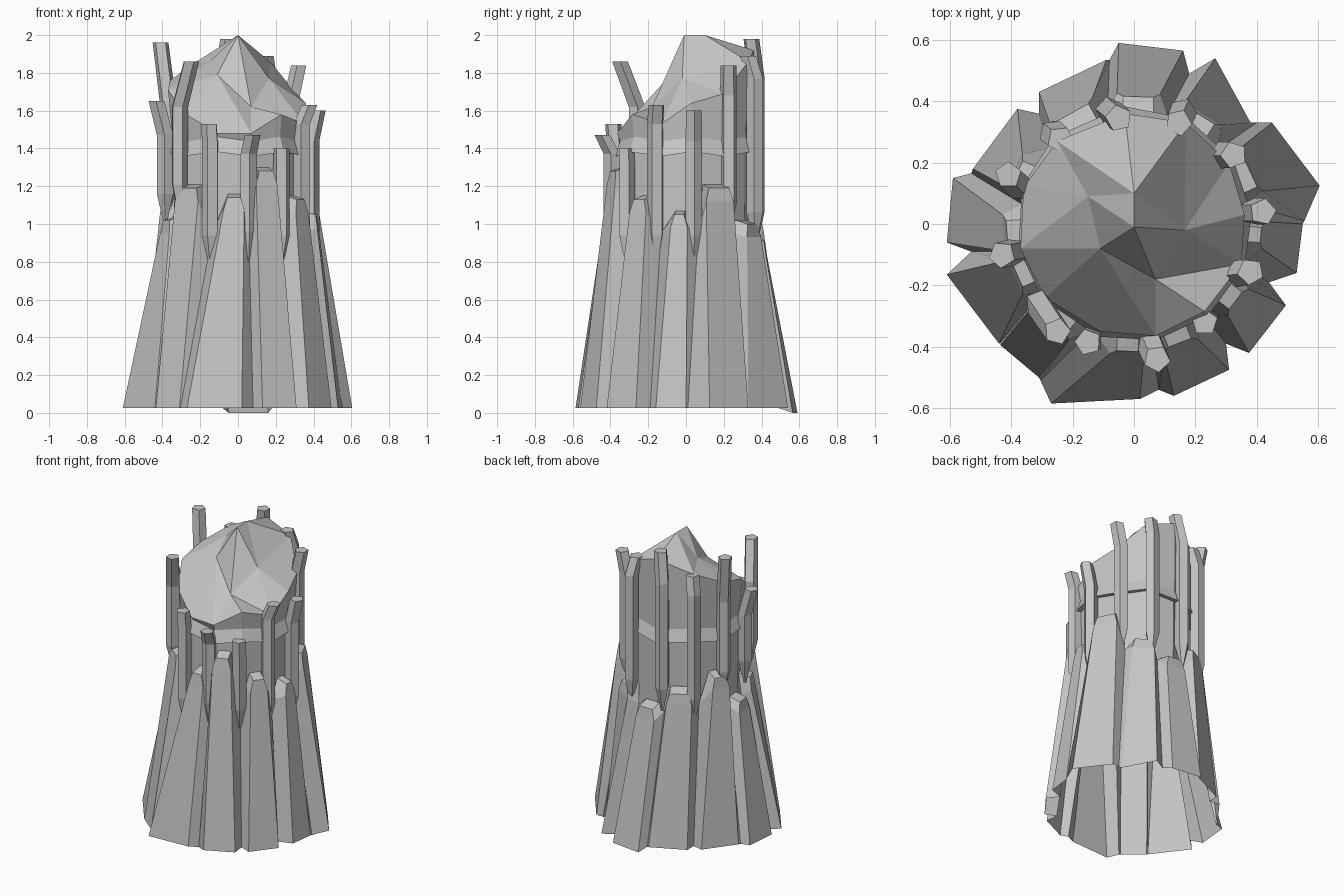
import bpy
import bmesh
import math
from mathutils import Vector

cube = bpy.data.objects.get("Cube")
if cube:
    bpy.data.objects.remove(cube, do_unlink=True)

stone = bpy.data.materials.new("grey_stone")
stone.use_nodes = True
GREY = (0.56, 0.56, 0.56, 1)
stone.diffuse_color = GREY
stone.node_tree.nodes["Principled BSDF"].inputs["Base Color"].default_value = GREY


def finish(name, bm):
    bmesh.ops.recalc_face_normals(bm, faces=bm.faces)
    mesh = bpy.data.meshes.new(name)
    bm.to_mesh(mesh)
    bm.free()
    mesh.materials.append(stone)
    ob = bpy.data.objects.new(name, mesh)
    bpy.context.collection.objects.link(ob)


def loft(bm, rings):
    """Bridge successive closed rings of points with quads."""
    loops = [[bm.verts.new(p) for p in ring] for ring in rings]
    for low, high in zip(loops, loops[1:]):
        n = len(low)
        for i in range(n):
            j = (i + 1) % n
            bm.faces.new((low[i], low[j], high[j], high[i]))
    return loops


def polar(degrees, r, z):
    t = math.radians(degrees)
    return Vector((r * math.cos(t), r * math.sin(t), z))


# Flared skirt: base corners, top angle, top height, top half width, valley after it
SHARDS = [
    ((.16, .565), (-.05, .59), 88, .93, .05, (-.08, .535)),
    ((-.09, .535), (-.31, .43), 119, 1.06, .06, (-.31, .36)),
    ((-.38, .375), (-.525, .18), 156, 1.15, .04, (-.53, .165)),
    ((-.59, .15), (-.61, -.06), 184, .93, .04, (-.53, -.09)),
    ((-.61, -.165), (-.44, -.39), 204, 1.04, .04, (-.435, -.385)),
    ((-.435, -.395), (-.31, -.5), 230, 1.21, .06, (-.305, -.51)),
    ((-.27, -.585), (.02, -.57), 267, 1.16, .035, (.08, -.54)),
    ((.13, -.56), (.31, -.475), 291, 1.3, .04, (.30, -.39)),
    ((.375, -.42), (.495, -.265), 323, 1.15, .035, (.44, -.19)),
    ((.53, -.16), (.55, 0), 355, 1.07, .025, (.555, .01)),
    ((.605, .125), (.45, .33), 385, 1.21, .06, (.40, .33)),
    ((.38, .33), (.265, .54), 418, 1.02, .05, (.18, .49)),
]
BASE = 0.025


def valley(i):
    """Bottom and top of the fold between shard i and the next one."""
    here, after = SHARDS[i], SHARDS[(i + 1) % len(SHARDS)]
    gap = (after[2] - here[2]) % 360
    height = min(here[3] - .04, after[3] - .04, .95)
    return Vector((*here[5], BASE)), polar(here[2] + gap / 2, 0.37, height)


for i, (a, b, angle, top, half, _) in enumerate(SHARDS):
    bm = bmesh.new()
    side = polar(angle + 90, 1, 0)
    inner, outer = polar(angle, 0.34, top), polar(angle, 0.415, top - 0.02)
    shoulder = polar(angle, 0.425, top - 0.09)
    wide = (half + 0.02) * side
    foot = 0.0 if i == 0 else BASE
    columns = [
        [*valley(i - 1), inner - half * side],
        [Vector((*a, foot)), shoulder - wide, outer - half * side],
        [Vector((*b, foot)), shoulder + wide, outer + half * side],
        [*valley(i), inner + half * side],
    ]
    cols = [[bm.verts.new(p) for p in c] for c in columns]
    for c, d in zip(cols, cols[1:]):
        for k in range(2):
            bm.faces.new((c[k], d[k], d[k + 1], c[k + 1]))
    bm.faces.new([c[2] for c in cols])
    finish(f"skirt_shard_{i + 1}", bm)

# Dome: rim corners and ridge corners around an off-centre peak
RIM = [(.36, .03, 1.64), (.31, .2, 1.69), (.17, .33, 1.86), (-.03, .36, 1.92), (-.25, .27, 1.84),
       (-.36, .12, 1.76), (-.37, -.08, 1.71), (-.29, -.24, 1.59), (-.11, -.35, 1.48),
       (.07, -.365, 1.48), (.23, -.285, 1.58), (.35, -.13, 1.53)]
RIDGE = [(.165, -.02, 1.77), (.0, .1, 2.0), (-.15, .09, 1.86), (-.11, -.08, 1.79), (.07, -.18, 1.62)]
OWNER = [0, 0, 1, 1, 2, 2, 3, 3, 3, 4, 4, 0]
bm = bmesh.new()
rim = [bm.verts.new(p) for p in RIM]
ridge = [bm.verts.new(p) for p in RIDGE]
peak = bm.verts.new((0, -.01, 2))
for i in range(len(ridge)):
    bm.faces.new((peak, ridge[i], ridge[(i + 1) % len(ridge)]))
for i in range(len(rim)):
    j = (i + 1) % len(rim)
    u, v = ridge[OWNER[i]], ridge[OWNER[j]]
    bm.faces.new((rim[i], rim[j], u))
    if u is not v:
        bm.faces.new((u, rim[j], v))

# Core wall with a flared collar, rising to the dome rim
wall = [[polar(math.degrees(math.atan2(p[1], p[0])), r, z + 0.012 * (-1) ** i)
         for i, p in enumerate(RIM)]
        for r, z in ((.345, .8), (.35, 1.375), (.385, 1.37), (.355, 1.45))]
loops = loft(bm, wall)
bm.faces.new(loops[0])
for i in range(len(rim)):
    j = (i + 1) % len(rim)
    bm.faces.new((loops[-1][i], loops[-1][j], rim[j], rim[i]))
finish("core_tower", bm)

# Five-sided sticks: tip, shaft position, top height, bottom height, bend length
STICKS = [
    ((-.41, .16), (-.37, .12), 1.96, 1.0, .32), ((-.43, -.1), (-.385, -.09), 1.65, 1.0, .18),
    ((-.25, -.35), (-.31, -.26), 1.86, 1.05, .24), ((-.15, -.385), (-.145, -.38), 1.53, .78, .1),
    ((.075, -.44), (.055, -.39), 1.47, .8, .1), ((.23, -.32), (.23, -.315), 1.4, .78, .1),
    ((.38, -.155), (.34, -.16), 1.63, .78, .1), ((.42, .04), (.385, .04), 1.6, .78, .16),
    ((.325, .225), (.29, .225), 1.84, .95, .16), ((.145, .33), (.16, .365), 1.89, .9, .12),
    ((-.05, .345), (-.08, .37), 1.98, .9, .2), ((-.24, .275), (-.265, .295), 1.84, .85, .12),
]
for i, (tip, shaft, top, low, bend) in enumerate(STICKS):
    bm = bmesh.new()
    turn = math.degrees(math.atan2(shaft[1], shaft[0]))

    def ring(centre, z, r):
        return [polar(turn + 72 * k, r, z) + Vector((*centre, 0)) for k in range(5)]

    loops = loft(bm, [ring(shaft, low, .008), ring(shaft, low + .16, .046),
                      ring(shaft, top - bend, .046), ring(tip, top, .044)])
    bm.faces.new(loops[0])
    bm.faces.new(loops[-1])
    finish(f"stick_{i + 1}", bm)
